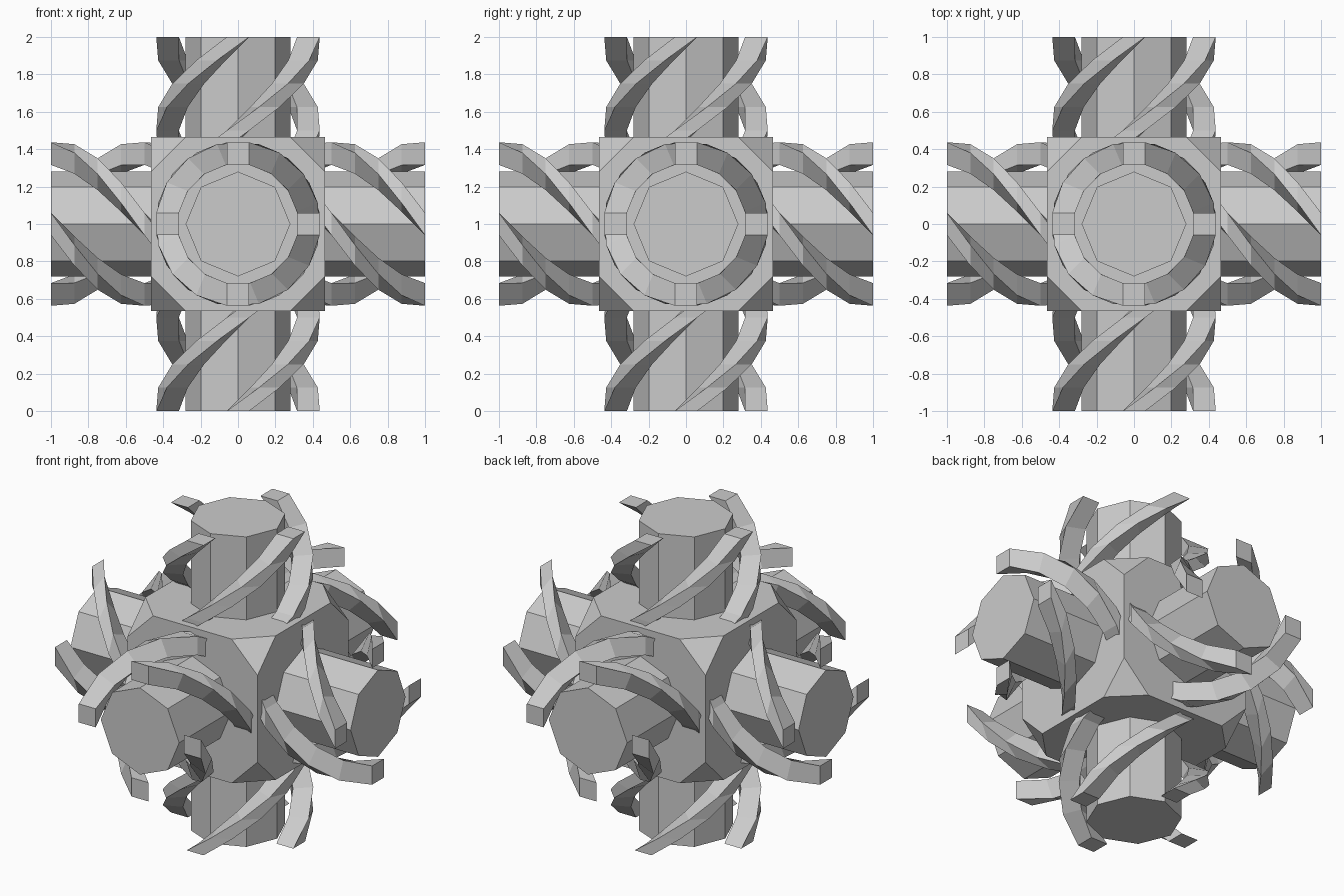
import bpy, bmesh
from math import cos, sin, pi, radians
from mathutils import Matrix, Vector

if "Cube" in bpy.data.objects:
    bpy.data.objects.remove(bpy.data.objects["Cube"])

CENTRE = Matrix.Translation((0, 0, 1))
HALF, CUT = 0.465, 0.185          # core block half size, corner cut


def make(name, bm, matrix):
    bmesh.ops.recalc_face_normals(bm, faces=bm.faces)
    mesh = bpy.data.meshes.new(name)
    bm.to_mesh(mesh)
    bm.free()
    ob = bpy.data.objects.new(name, mesh)
    ob.matrix_world = matrix
    bpy.context.collection.objects.link(ob)
    return ob


# core block: cube with its eight corners cut off
bm = bmesh.new()
for sx in (-1, 1):
    for sy in (-1, 1):
        for sz in (-1, 1):
            for axis in range(3):
                p = Vector((sx, sy, sz)) * HALF
                p[axis] *= 1 - CUT / HALF
                bm.verts.new(p)
bmesh.ops.convex_hull(bm, input=bm.verts)
bmesh.ops.dissolve_limit(bm, angle_limit=radians(1), verts=bm.verts, edges=bm.edges)
make("core_block", bm, CENTRE)


def octagon_bar():
    bm = bmesh.new()
    rings = []
    for z in (-1, 1):
        rings.append([bm.verts.new((0.28 * cos(i * pi / 4), 0.28 * sin(i * pi / 4), z))
                      for i in range(8)])
    for i in range(8):
        j = (i + 1) % 8
        bm.faces.new((rings[0][i], rings[0][j], rings[1][j], rings[1][i]))
    bm.faces.new(rings[0])
    bm.faces.new(rings[1])
    return bm


def twisted_strands(steps=16):
    # four square strands making one right-handed turn along the bar
    bm = bmesh.new()
    section = [(0.316, -0.06), (0.437, -0.06), (0.437, 0.06), (0.316, 0.06)]
    for k in range(4):
        rings = []
        for s in range(steps + 1):
            a = k * pi / 2 + 2 * pi * s / steps
            z = -1 + 2 * s / steps
            rings.append([bm.verts.new((x * cos(a) - y * sin(a), x * sin(a) + y * cos(a), z))
                          for x, y in section])
        for r0, r1 in zip(rings, rings[1:]):
            for i in range(4):
                j = (i + 1) % 4
                bm.faces.new((r0[i], r0[j], r1[j], r1[i]))
        bm.faces.new(rings[0])
        bm.faces.new(rings[-1])
    return bm


# one bar and its strands along each axis
for n, label in enumerate(("vertical", "side", "front")):
    turn = CENTRE @ Matrix.Rotation(n * 2 * pi / 3, 4, Vector((1, 1, 1)).normalized())
    make(label + "_bar", octagon_bar(), turn)
    make(label + "_strands", twisted_strands(), turn)
